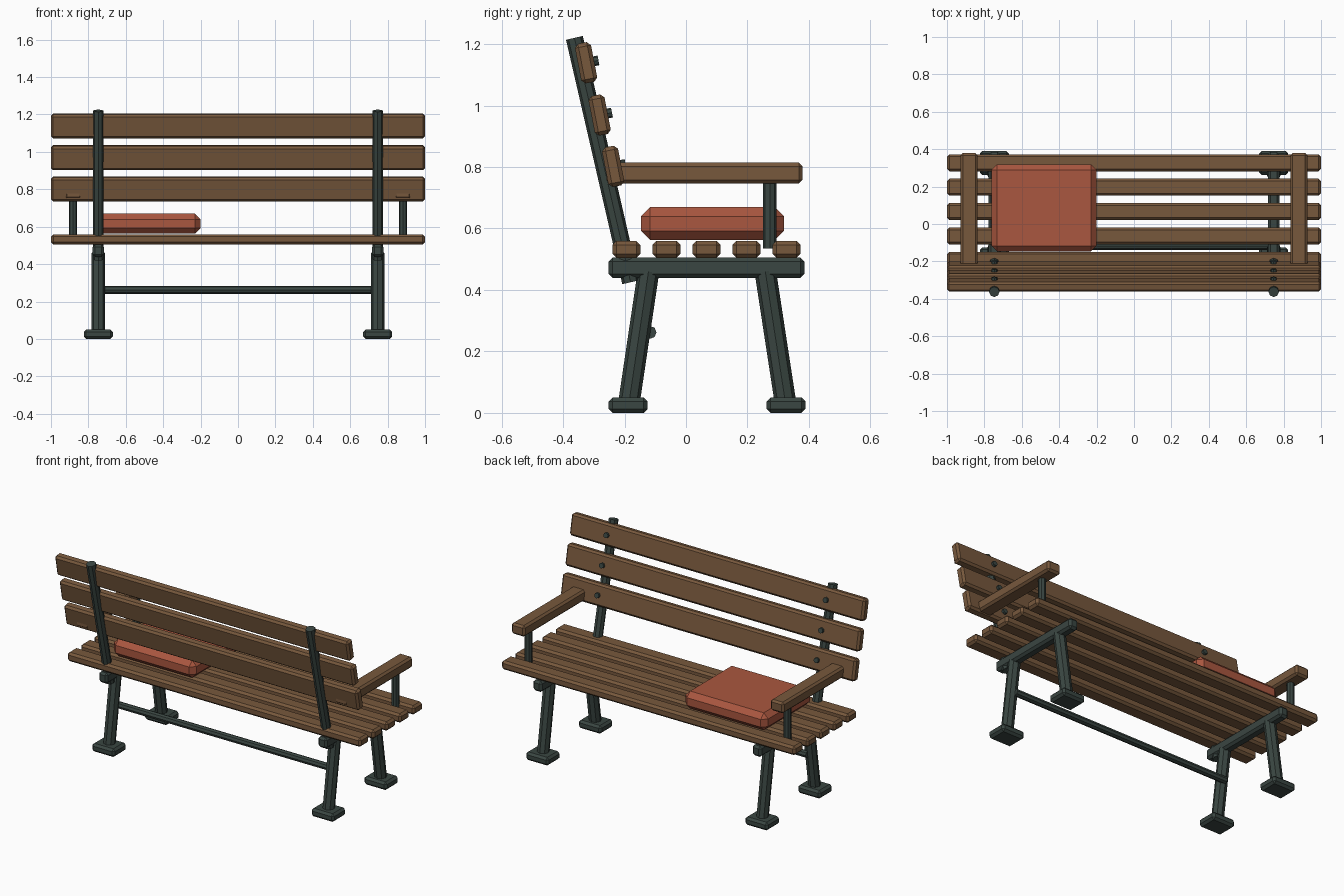
import bpy, bmesh, math
from mathutils import Vector, Matrix

if "Cube" in bpy.data.objects:
    bpy.data.objects.remove(bpy.data.objects["Cube"])


def material(name, rgb):
    m = bpy.data.materials.new(name)
    m.diffuse_color = (*rgb, 1)
    m.use_nodes = True
    m.node_tree.nodes["Principled BSDF"].inputs["Base Color"].default_value = m.diffuse_color
    return m


WOOD = material("brown wood", (0.185, 0.098, 0.046))
IRON = material("dark green iron", (0.042, 0.061, 0.054))
RED = material("red fabric", (0.40, 0.095, 0.05))


def finish(name, bm, mat):
    mesh = bpy.data.meshes.new(name)
    bm.to_mesh(mesh)
    bm.free()
    mesh.materials.append(mat)
    ob = bpy.data.objects.new(name, mesh)
    bpy.context.collection.objects.link(ob)
    return ob


def block(name, centre, size, bevel, mat, tilt=0):
    """Chamfered box, tilted about x."""
    bm = bmesh.new()
    bmesh.ops.create_cube(bm, size=1, matrix=Matrix.Diagonal((*size, 1)))
    bmesh.ops.bevel(bm, geom=bm.edges[:], offset=bevel, segments=1,
                    affect='EDGES', profile=0.5)
    bm.transform(Matrix.Translation(centre) @ Matrix.Rotation(tilt, 4, 'X'))
    return finish(name, bm, mat)


def rod(name, a, b, radius, mat, sides=8):
    """Faceted bar between two points."""
    a, b = Vector(a), Vector(b)
    d = b - a
    bm = bmesh.new()
    bmesh.ops.create_cone(bm, cap_ends=True, segments=sides, radius1=radius,
                          radius2=radius, depth=d.length)
    turn = d.to_track_quat('Z', 'Y').to_matrix().to_4x4()
    bm.transform(Matrix.Translation((a + b) / 2) @ turn)
    return finish(name, bm, mat)


# Seat slats
for i in range(5):
    block("seat_slat", (0, -0.194 + 0.1303 * i, 0.532), (2, 0.091, 0.055), 0.013, WOOD)

# Backrest slats and the bolts that hold them
LEAN = math.radians(11)
out = Vector((0, math.cos(LEAN), math.sin(LEAN)))
for y, z in ((-0.237, 0.802), (-0.281, 0.969), (-0.325, 1.139)):
    block("back_slat", (0, y, z), (2, 0.053, 0.131), 0.012, WOOD, LEAN)
    for x in (-0.747, 0.747):
        c = Vector((x, y, z))
        rod("bolt", c + out * 0.015, c + out * 0.041, 0.016, IRON)

for s in (-1, 1):
    x = 0.747 * s
    # Iron frame: bearer, leaning back post, splayed legs and feet
    block("seat_bearer", (x, 0.067, 0.472), (0.06, 0.637, 0.066), 0.013, IRON)
    rod("back_post", (x, -0.18, 0.425), (x, -0.363, 1.22), 0.028, IRON)
    for top, bottom, foot in ((-0.122, -0.186, -0.188), (0.258, 0.324, 0.3255)):
        rod("leg", (x, top, 0.46), (x, bottom, 0.03), 0.035, IRON)
        block("foot", (x, foot, 0.025), (0.155, 0.127, 0.05), 0.013, IRON)
    # Armrest on its support
    block("armrest", (0.882 * s, 0.06, 0.78), (0.091, 0.638, 0.068), 0.012, WOOD)
    rod("armrest_support", (0.882 * s, 0.273, 0.535), (0.882 * s, 0.273, 0.76), 0.022, IRON)

# Stretcher between the legs
rod("stretcher", (-0.747, -0.117, 0.262), (0.747, -0.117, 0.262), 0.021, IRON)

# Seat cushion
block("cushion", (-0.481, 0.086, 0.616), (0.562, 0.466, 0.107), 0.03, RED)
